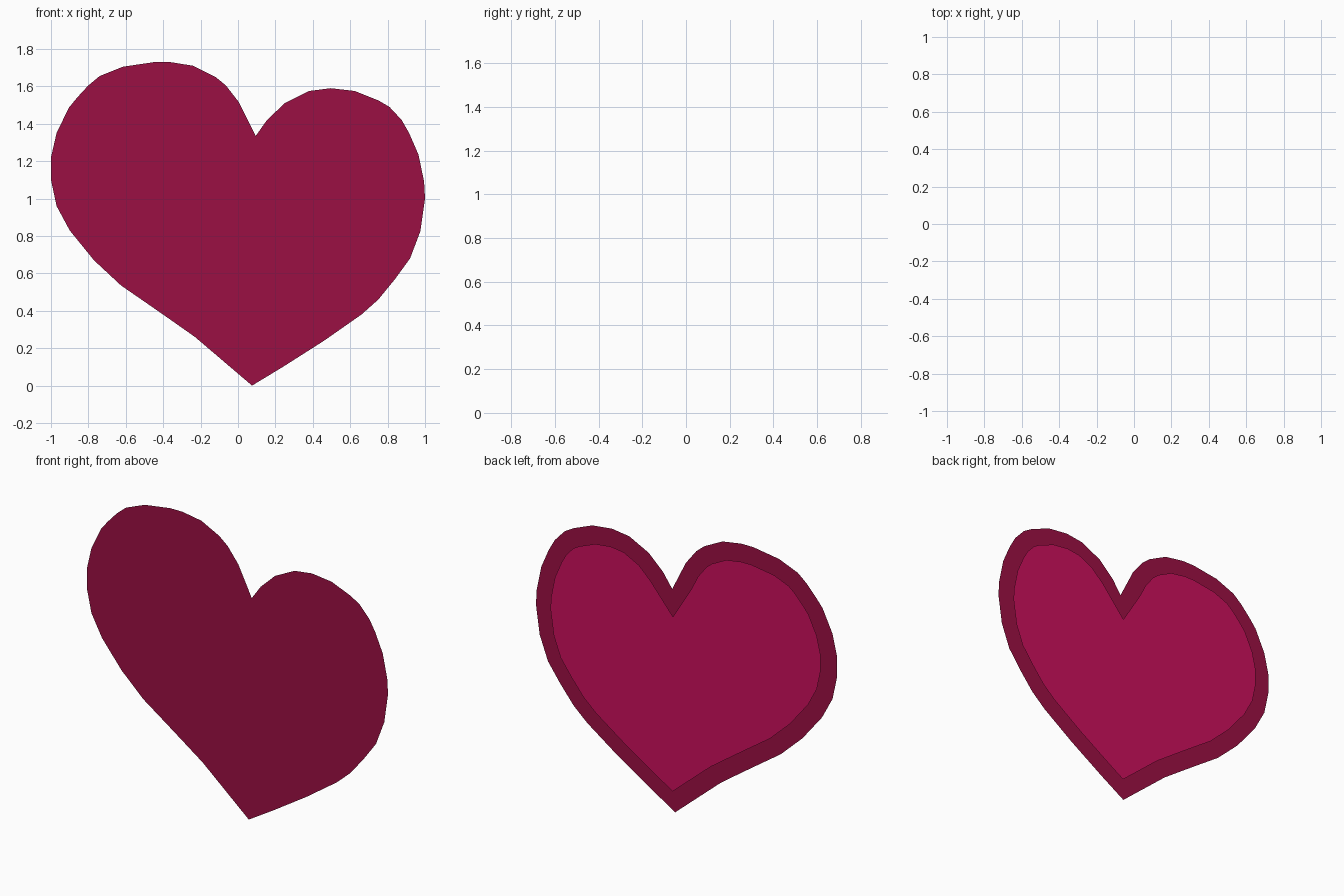
import bpy, bmesh
from mathutils import Vector

if "Cube" in bpy.data.objects:
    bpy.data.objects.remove(bpy.data.objects["Cube"])

# Heart outline (x, z), counter-clockwise seen from the front, starting at the tip
OUTLINE = [
    (0.075, 0.0), (0.24, 0.10), (0.46, 0.24), (0.66, 0.38), (0.75, 0.46),
    (0.84, 0.57), (0.92, 0.68), (0.975, 0.825), (1.0, 1.0), (0.995, 1.09),
    (0.965, 1.235), (0.915, 1.35), (0.875, 1.42), (0.81, 1.49), (0.75, 1.525),
    (0.625, 1.575), (0.495, 1.59), (0.38, 1.575), (0.25, 1.51), (0.155, 1.42),
    (0.095, 1.335), (0.05, 1.425), (0.005, 1.515), (-0.065, 1.605), (-0.12, 1.65),
    (-0.24, 1.71), (-0.365, 1.73), (-0.445, 1.73), (-0.615, 1.705), (-0.74, 1.655),
    (-0.80, 1.605), (-0.86, 1.54), (-0.905, 1.485), (-0.97, 1.35), (-1.0, 1.22),
    (-1.0, 1.10), (-0.97, 0.96), (-0.90, 0.83), (-0.77, 0.67), (-0.625, 0.535),
    (-0.48, 0.435), (-0.365, 0.355), (-0.23, 0.26)]


def inset(points, dist, limit):
    """Move every corner inwards so the edges shift by dist (mitre limited)."""
    pts = [Vector(p) for p in points]
    result = []
    for i, p in enumerate(pts):
        a = (p - pts[i - 1]).normalized()
        b = (pts[(i + 1) % len(pts)] - p).normalized()
        na, nb = Vector((-a.y, a.x)), Vector((-b.y, b.x))
        m = (na + nb).normalized()
        result.append(p + m * min(dist / max(m.dot(na), 0.1), limit))
    return result


def sheet(name, points, y, color, face_back=False):
    """Single flat face in the xz plane."""
    bm = bmesh.new()
    face = bm.faces.new([bm.verts.new((p[0], y, p[1])) for p in points])
    if face_back:
        face.normal_flip()
    mesh = bpy.data.meshes.new(name)
    bm.to_mesh(mesh)
    bm.free()
    mat = bpy.data.materials.new(name + "_color")
    mat.diffuse_color = color
    mat.use_nodes = True
    mat.node_tree.nodes["Principled BSDF"].inputs["Base Color"].default_value = mat.diffuse_color
    mesh.materials.append(mat)
    obj = bpy.data.objects.new(name, mesh)
    bpy.context.collection.objects.link(obj)
    return obj


# Dark full-size heart in front, brighter smaller heart just behind it
sheet("outer_heart", OUTLINE, -0.005, (0.33, 0.005, 0.056, 1))
sheet("inner_heart", inset(OUTLINE, 0.103, 0.16), 0.005, (0.6, 0.005, 0.11, 1), face_back=True)
